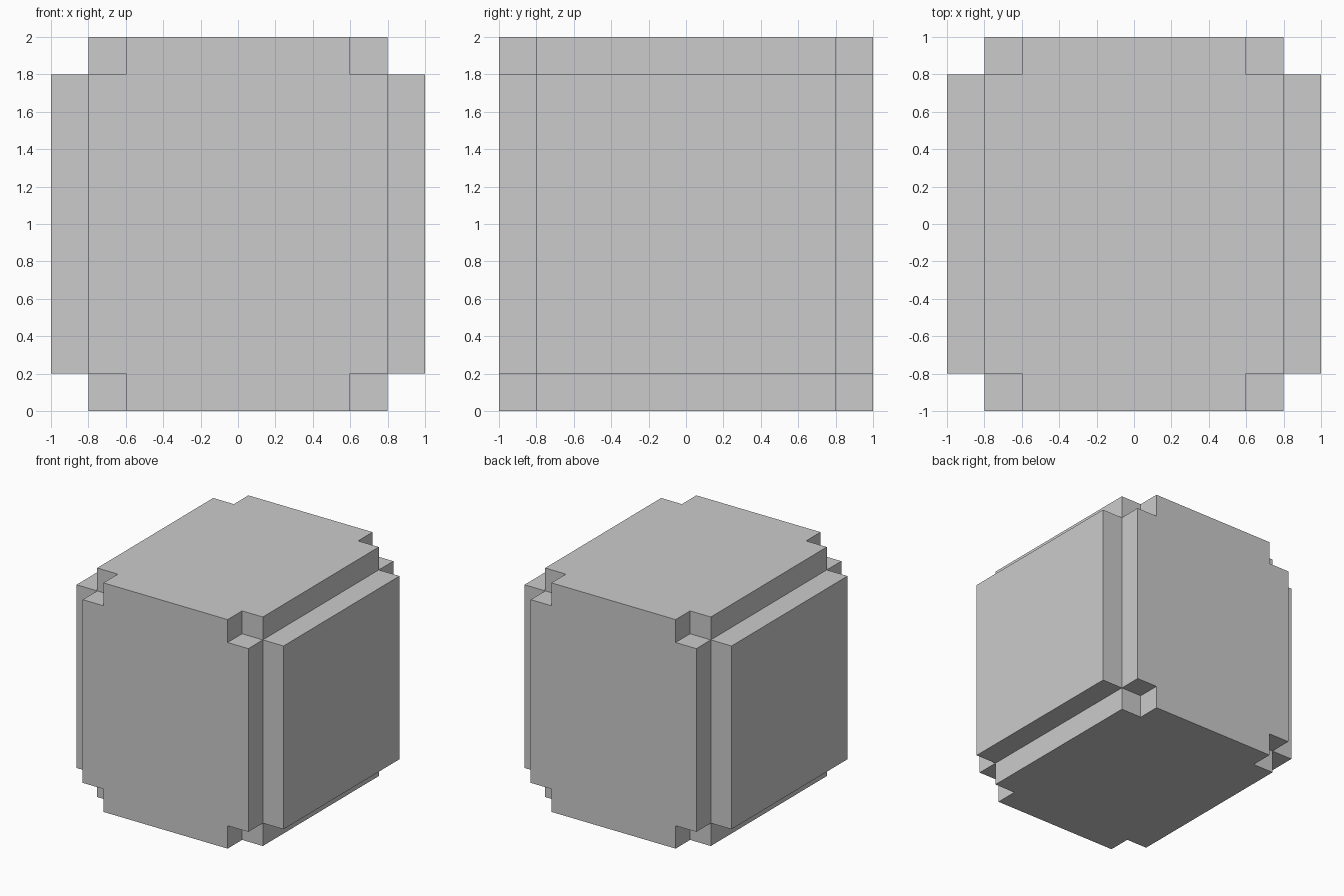
import bpy, bmesh, math
from mathutils import Vector

if "Cube" in bpy.data.objects:
    bpy.data.objects.remove(bpy.data.objects["Cube"])

STEP = 0.2    # depth of every notch
INNER = 0.8   # distance of the notch lines from the centre

# Central slab, cut along the notch lines in y and z
bm = bmesh.new()
bmesh.ops.create_cube(bm, size=2.0)
bmesh.ops.scale(bm, vec=(0.6, 1, 1), verts=bm.verts)
for axis in (Vector((0, 1, 0)), Vector((0, 0, 1))):
    for side in (-1, 1):
        bmesh.ops.bisect_plane(bm, geom=bm.verts[:] + bm.edges[:] + bm.faces[:],
                               plane_co=axis * side * INNER, plane_no=axis)


def step_out(side, reach, keep):
    """Extrude the chosen end faces one step outward along x."""
    faces = []
    for f in bm.faces:
        c = f.calc_center_median()
        inside = (abs(c.y) < INNER) + (abs(c.z) < INNER)
        if f.normal.x * side > 0.9 and abs(c.x - side * reach) < 0.01 and inside >= keep:
            faces.append(f)
    new = bmesh.ops.extrude_face_region(bm, geom=faces)["geom"]
    verts = [v for v in new if isinstance(v, bmesh.types.BMVert)]
    bmesh.ops.translate(bm, vec=(side * STEP, 0, 0), verts=verts)
    bm.normal_update()


# Each end: a cross-shaped step, then a square side panel
bm.normal_update()
for side in (-1, 1):
    step_out(side, 0.6, 1)
    step_out(side, 0.8, 2)

# Clean flat surfaces and stand the block on the floor
bmesh.ops.dissolve_limit(bm, angle_limit=math.radians(1), verts=bm.verts[:], edges=bm.edges[:])
bmesh.ops.recalc_face_normals(bm, faces=bm.faces[:])
bmesh.ops.translate(bm, vec=(0, 0, 1), verts=bm.verts)

mesh = bpy.data.meshes.new("notched_block")
bm.to_mesh(mesh)
bm.free()
block = bpy.data.objects.new("notched_block", mesh)
bpy.context.collection.objects.link(block)
